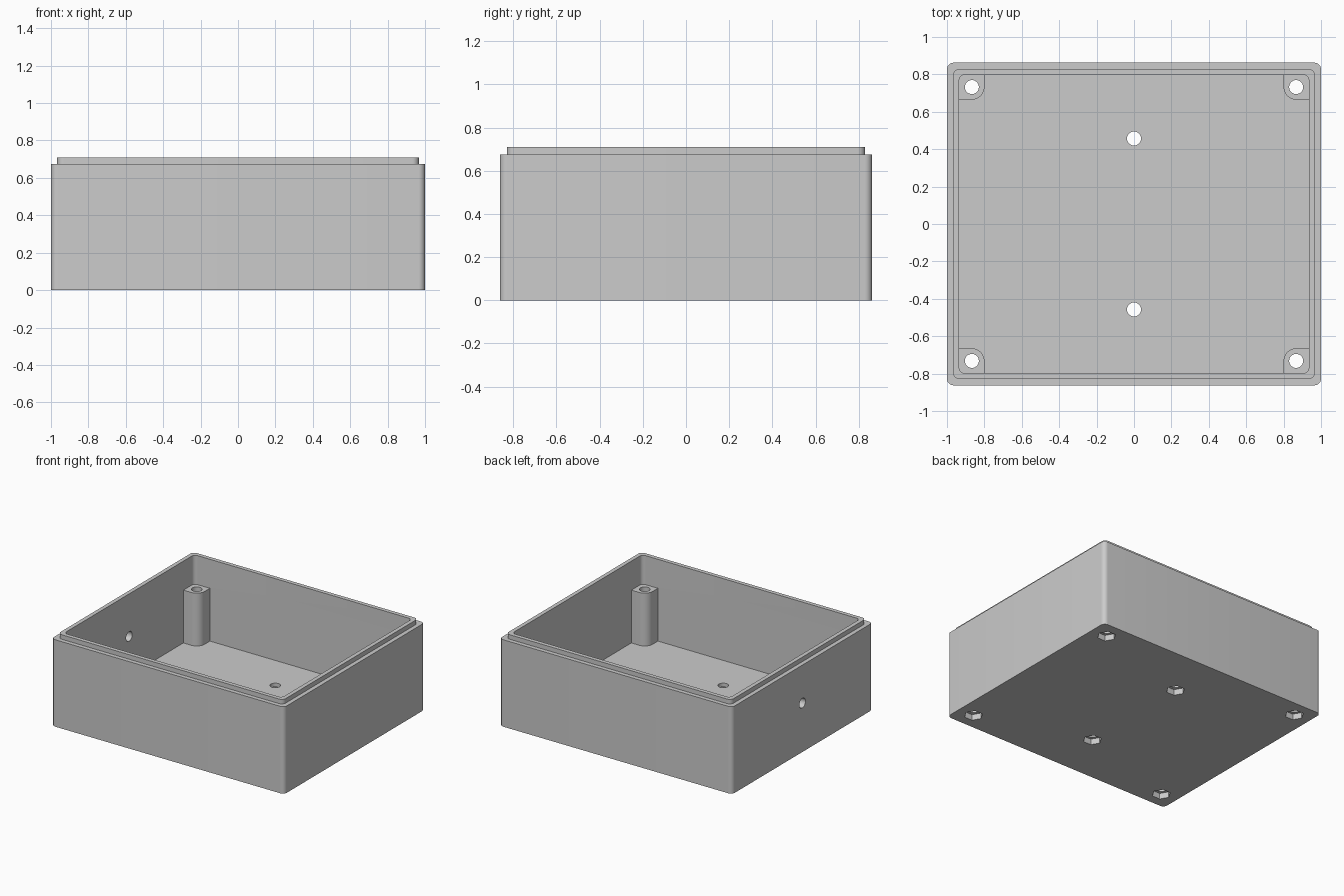
import bpy, bmesh
from math import cos, sin, radians, pi

cube = bpy.data.objects.get("Cube")
if cube:
    bpy.data.objects.remove(cube, do_unlink=True)

# Main dimensions
WIDTH, DEPTH = 1.0, 0.8625          # half sizes of the outer box
LIP, WALL = 0.033, 0.065            # insets of the lip and of the cavity
RIM_Z, LIP_Z, FLOOR_Z, POST_Z = 0.675, 0.71, 0.075, 0.485
POST_X, POST_Y, POST_R = 0.867, 0.732, 0.067
BORE_R, NUT_R, NUT_DEPTH = 0.0375, 0.067, 0.045


def arc(cx, cy, r, start, end, steps):
    angles = [radians(start + (end - start) * i / steps) for i in range(steps + 1)]
    return [(cx + r * cos(a), cy + r * sin(a)) for a in angles]


def rounded_rect(hx, hy, r):
    points = []
    for i, (sx, sy) in enumerate([(1, 1), (-1, 1), (-1, -1), (1, -1)]):
        points += arc(sx * (hx - r), sy * (hy - r), r, 90 * i, 90 * i + 90, 8)
    return points


def circle(cx, cy, r, sides):
    return arc(cx, cy, r, 0, 360, sides)[:-1]


def prism(name, points, z0, z1):
    """Closed solid made by extruding an outline upwards."""
    bm = bmesh.new()
    base = bm.faces.new([bm.verts.new((x, y, z0)) for x, y in points])
    top = bmesh.ops.extrude_face_region(bm, geom=[base])["geom"]
    bmesh.ops.translate(bm, vec=(0, 0, z1 - z0),
                        verts=[v for v in top if isinstance(v, bmesh.types.BMVert)])
    bmesh.ops.recalc_face_normals(bm, faces=bm.faces)
    mesh = bpy.data.meshes.new(name)
    bm.to_mesh(mesh)
    bm.free()
    obj = bpy.data.objects.new(name, mesh)
    bpy.context.collection.objects.link(obj)
    return obj


def combine(target, tool, operation):
    """Apply a boolean and discard the tool object."""
    tool.hide_render = True
    mod = target.modifiers.new(operation.title(), "BOOLEAN")
    mod.operation, mod.solver, mod.object = operation, "EXACT", tool
    bpy.context.view_layer.objects.active = target
    bpy.ops.object.modifier_apply(modifier=mod.name)
    bpy.data.objects.remove(tool, do_unlink=True)


# Box with a raised lip, hollowed from above
body = prism("enclosure_body", rounded_rect(WIDTH, DEPTH, 0.035), 0, RIM_Z)
combine(body, prism("lip", rounded_rect(WIDTH - LIP, DEPTH - LIP, 0.035),
                    RIM_Z - 0.1, LIP_Z), "UNION")
combine(body, prism("cavity", rounded_rect(WIDTH - WALL, DEPTH - WALL, 0.03),
                    FLOOR_Z, LIP_Z + 0.1), "DIFFERENCE")

# Corner screw posts, sunk slightly into the walls and floor
corners = [(sx, sy) for sx in (-1, 1) for sy in (-1, 1)]
wall_x, wall_y = WIDTH - WALL + 0.015, DEPTH - WALL + 0.015
outline = arc(POST_X, POST_Y, POST_R, 180, 270, 12)
outline += [(wall_x, POST_Y - POST_R), (wall_x, wall_y), (POST_X - POST_R, wall_y)]
for sx, sy in corners:
    post = prism("corner_post", [(sx * x, sy * y) for x, y in outline],
                 FLOOR_Z - 0.015, POST_Z)
    combine(body, post, "UNION")

# Screw bores with hexagonal nut pockets underneath
holes = [(sx * POST_X, sy * POST_Y) for sx, sy in corners] + [(0, 0.457), (0, -0.457)]
for x, y in holes:
    combine(body, prism("bore", circle(x, y, BORE_R, 32), -0.1, 0.6), "DIFFERENCE")
    combine(body, prism("nut_pocket", circle(x, y, NUT_R, 6), -0.1, NUT_DEPTH), "DIFFERENCE")

# Cable hole through the right wall
cable_hole = prism("cable_hole", circle(0, 0, BORE_R, 32), -0.1, 0.1)
cable_hole.rotation_euler = (0, pi / 2, 0)
cable_hole.location = (-WIDTH + WALL / 2, 0, 0.38)
bpy.context.view_layer.update()
combine(body, cable_hole, "DIFFERENCE")

# Grey plastic
grey = bpy.data.materials.new("grey_plastic")
grey.use_nodes = True
colour = (0.6, 0.6, 0.6, 1)
grey.diffuse_color = colour
grey.node_tree.nodes["Principled BSDF"].inputs["Base Color"].default_value = colour
body.data.materials.clear()
body.data.materials.append(grey)

# Smooth the rounded corners, keep the hard edges
for obj in bpy.context.selected_objects:
    obj.select_set(False)
body.select_set(True)
bpy.context.view_layer.objects.active = body
bpy.ops.object.shade_smooth_by_angle(angle=radians(30))
